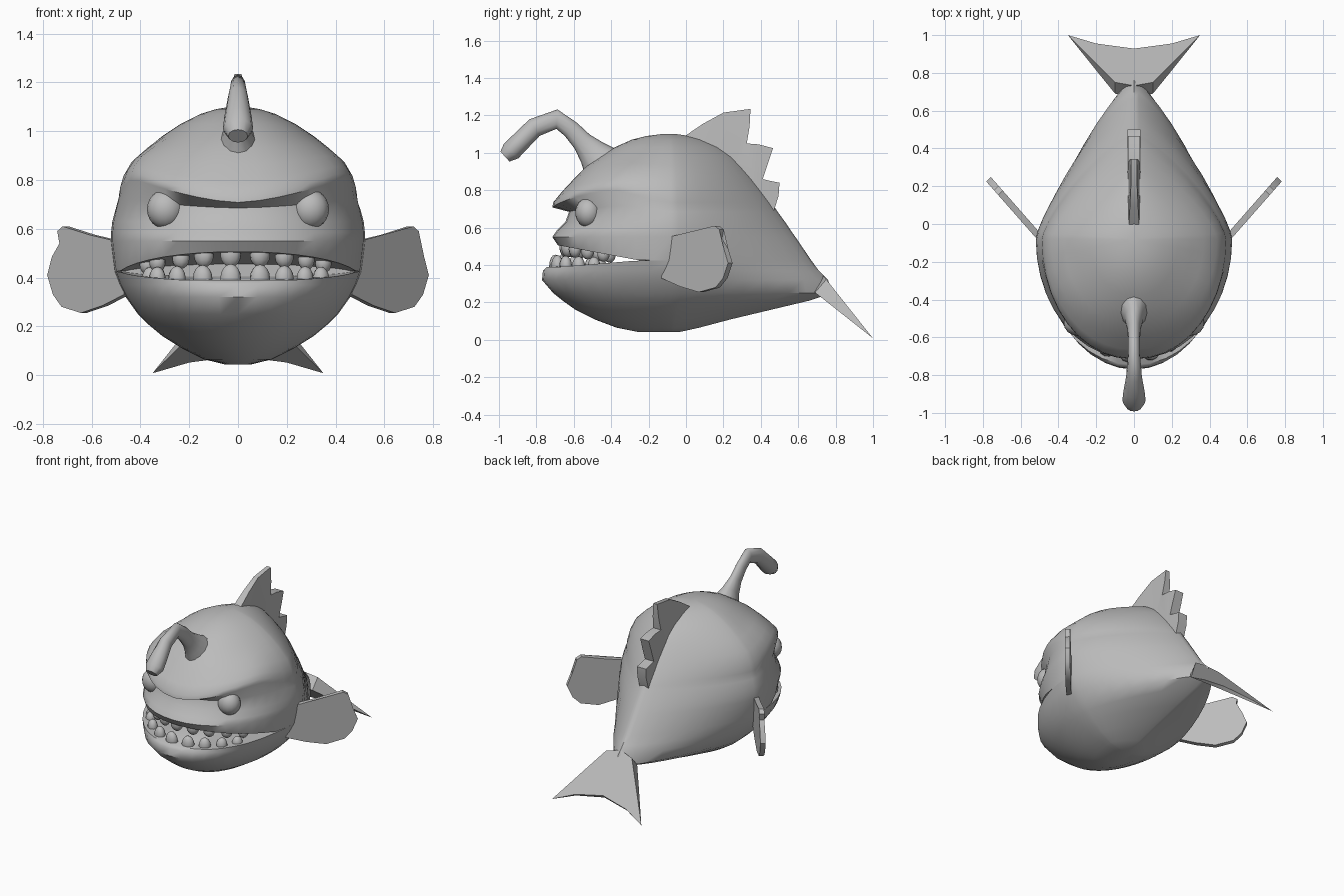
import bpy, bmesh, math
from mathutils import Vector

if "Cube" in bpy.data.objects:
    bpy.data.objects.remove(bpy.data.objects["Cube"])

skin = bpy.data.materials.new("grey_skin")
skin.diffuse_color = (0.5, 0.5, 0.5, 1)
skin.use_nodes = True
skin.node_tree.nodes["Principled BSDF"].inputs["Base Color"].default_value = skin.diffuse_color
SEG = 40
YC = -0.08      # y of the widest point of the body


def finish(name, bm, angle=40):
    bmesh.ops.remove_doubles(bm, verts=bm.verts, dist=0.0008)
    bmesh.ops.recalc_face_normals(bm, faces=bm.faces)
    me = bpy.data.meshes.new(name)
    bm.to_mesh(me)
    bm.free()
    me.materials.append(skin)
    ob = bpy.data.objects.new(name, me)
    bpy.context.collection.objects.link(ob)
    bpy.ops.object.select_all(action='DESELECT')
    ob.select_set(True)
    bpy.context.view_layer.objects.active = ob
    bpy.ops.object.shade_smooth_by_angle(angle=math.radians(angle))
    return ob


def loft(bm, rings):
    vs = [[bm.verts.new(p) for p in r] for r in rings]
    n = len(vs[0])
    for a, b in zip(vs, vs[1:]):
        for i in range(n):
            bm.faces.new((a[i], a[(i + 1) % n], b[(i + 1) % n], b[i]))
    bm.faces.new(vs[0][::-1])
    bm.faces.new(vs[-1])


def outline(w, yf, yb, phi):
    """Horizontal body outline: rounded front, tapering back."""
    c, s = math.cos(phi), math.sin(phi)
    p = 0.95 if s < 0 else 1.6
    x = math.copysign(w * abs(c) ** p, c)
    y = YC + (yf - YC) * -s if s < 0 else YC + (yb - YC) * s ** 1.48
    return x, y


def gape(y):
    return min(1, max(0, (-0.25 - y) / 0.43))


def body_ring(z, w, yf, yb, lift=0):
    ring = []
    for i in range(SEG):
        phi = 2 * math.pi * i / SEG
        x, y = outline(w, yf, yb, phi)
        front = max(0, -math.sin(phi))
        ring.append((x, y, z + lift * abs(math.cos(phi)) ** 1.5 * min(1, 2 * front)))
    return ring


def lip_ring(w, yf, yb, rise, inner):
    ring = []
    for i in range(SEG):
        x, y = outline(w, yf, yb, 2 * math.pi * i / SEG)
        z = 0.425 + rise * gape(y)
        if inner and y < -0.25:
            x, y = x * 0.97, -0.25
        ring.append((x, y, z))
    return ring


# Body: stacked outlines with the mouth folded inward
lower = [(.043, .05, -.26, -.03), (.065, .14, -.37, .07), (.11, .23, -.49, .24),
         (.16, .31, -.59, .45), (.21, .37, -.66, .66), (.25, .41, -.71, .78),
         (.32, .46, -.77, .76), (.37, .485, -.765, .71)]
upper = [(.55, .52, -.715, .585), (.585, .52, -.69, .56), (.63, .515, -.645, .53),
         (.685, .50, -.625, .49, .04), (.708, .49, -.715, .475, .12),
         (.735, .488, -.71, .457, .12), (.79, .475, -.665, .415, .085),
         (.86, .44, -.6, .36, .05), (.93, .37, -.53, .30, .02), (.98, .31, -.46, .25),
         (1.03, .235, -.38, .18), (1.07, .155, -.29, .09), (1.09, .09, -.21, .02),
         (1.1, .03, -.13, -.05)]
rings = [body_ring(*r) for r in lower]
rings.append(lip_ring(.505, -.745, .67, -.035, False))
rings.append(lip_ring(.505, -.745, .67, -.02, True))
rings.append(lip_ring(.505, -.685, .67, .03, True))
rings.append(lip_ring(.505, -.685, .67, .08, False))
rings += [body_ring(*r) for r in upper]
bm = bmesh.new()
loft(bm, rings)
finish("body", bm, 45)

# Lure: curved tapering stalk, (y, z, radius in profile, radius in x)
path = [(-.44, .93, .12, .09), (-.5, 1.0, .08, .05), (-.555, 1.06, .055, .035),
        (-.615, 1.125, .048, .032), (-.69, 1.18, .052, .032), (-.81, 1.135, .052, .042),
        (-.885, 1.06, .053, .056), (-.935, 1.01, .055, .062), (-.968, .98, .036, .04)]
rings = []
for k, (y, z, r, rx) in enumerate(path):
    a, b = path[max(k - 1, 0)], path[min(k + 1, len(path) - 1)]
    t = Vector((0, b[0] - a[0], b[1] - a[1])).normalized()
    nrm = Vector((0, -t.z, t.y))
    rings.append([Vector((0, y, z)) + nrm * r * math.sin(u) + Vector((rx * math.cos(u), 0, 0))
                  for u in (2 * math.pi * i / 12 for i in range(12))])
bm = bmesh.new()
loft(bm, rings)
finish("lure", bm, 50)


def plate(name, pts, place):
    """Thick fin from an outline; place maps (a, b, side) to a position."""
    bm = bmesh.new()
    loft(bm, [[place(a, b, s) for a, b in pts] for s in (-1, 1)])
    caps = [f for f in bm.faces if len(f.verts) > 4]
    bmesh.ops.triangulate(bm, faces=caps)
    finish(name, bm)


# Dorsal fin with three ragged points
plate("dorsal_fin",
      [(-.02, 1.08), (.09, 1.155), (.2, 1.215), (.345, 1.235), (.34, 1.14), (.325, 1.05),
       (.39, 1.045), (.465, 1.025), (.44, .95), (.41, .86), (.45, .85), (.5, .84),
       (.495, .77), (.47, .69), (.38, .76), (.25, .9), (.1, 1.0)],
      lambda y, z, s: (s * (.035 - .02 * max(0, z - 1) / .235), y, z))

# Side fins, swept back and outward
side = [(-.12, .53), (-.08, .55), (.04, .575), (.165, .61), (.19, .59), (.18, .54), (.215, .485),
        (.237, .41), (.21, .33), (.17, .28), (.08, .255), (-.02, .285), (-.12, .33)]
for m, label in ((1, "right"), (-1, "left")):
    plate("side_fin_" + label, side,
          lambda y, z, s: (m * (.5 + .88 * (y + .07) + s * .012), y - s * .012, z))

# Tail fin, sloping down and thinning toward the tips
plate("tail_fin",
      [(-.1, .72), (-.19, .82), (-.35, 1.0), (-.2, .95), (0, .92), (.2, .95), (.35, 1.0),
       (.19, .82), (.1, .72), (0, .70)],
      lambda x, y, s: (x, y + s * .03 * (1 - y) / .28,
                       1.008 - y + s * .035 * (1 - y) / .28))


def ellipsoid(name, loc, scale, turn=0, u=10, v=8):
    bm = bmesh.new()
    bmesh.ops.create_uvsphere(bm, u_segments=u, v_segments=v, radius=1)
    bmesh.ops.scale(bm, vec=scale, verts=bm.verts)
    ob = finish(name, bm, 60)
    ob.location = loc
    ob.rotation_euler.z = turn


# Eyes
for m in (1, -1):
    ellipsoid("eye", (m * .297, -.522, .68), (.076, .07, .08), 0, 16, 12)

# Teeth along both jaws
lower_x = (-.36, -.33, -.25, -.145, -.03, .09, .19, .275, .34)
upper_x = (-.37, -.33, -.235, -.14, -.03, .09, .19, .28, .35)
for name, xs, w, yf, base, size in (("lower_tooth", lower_x, .455, -.70, .395, .062),
                                    ("upper_tooth", upper_x, .455, -.645, .497, .052)):
    for x in xs:
        phi = -math.acos(x / w)
        y = YC + (yf - YC) * -math.sin(phi)
        z = base if name == "lower_tooth" else .425 + .075 * gape(y)
        edge = 1 - .25 * abs(x) / .4
        ellipsoid(name, (x, y, z), (.045 * edge, .033, size * edge), phi + math.pi / 2)
